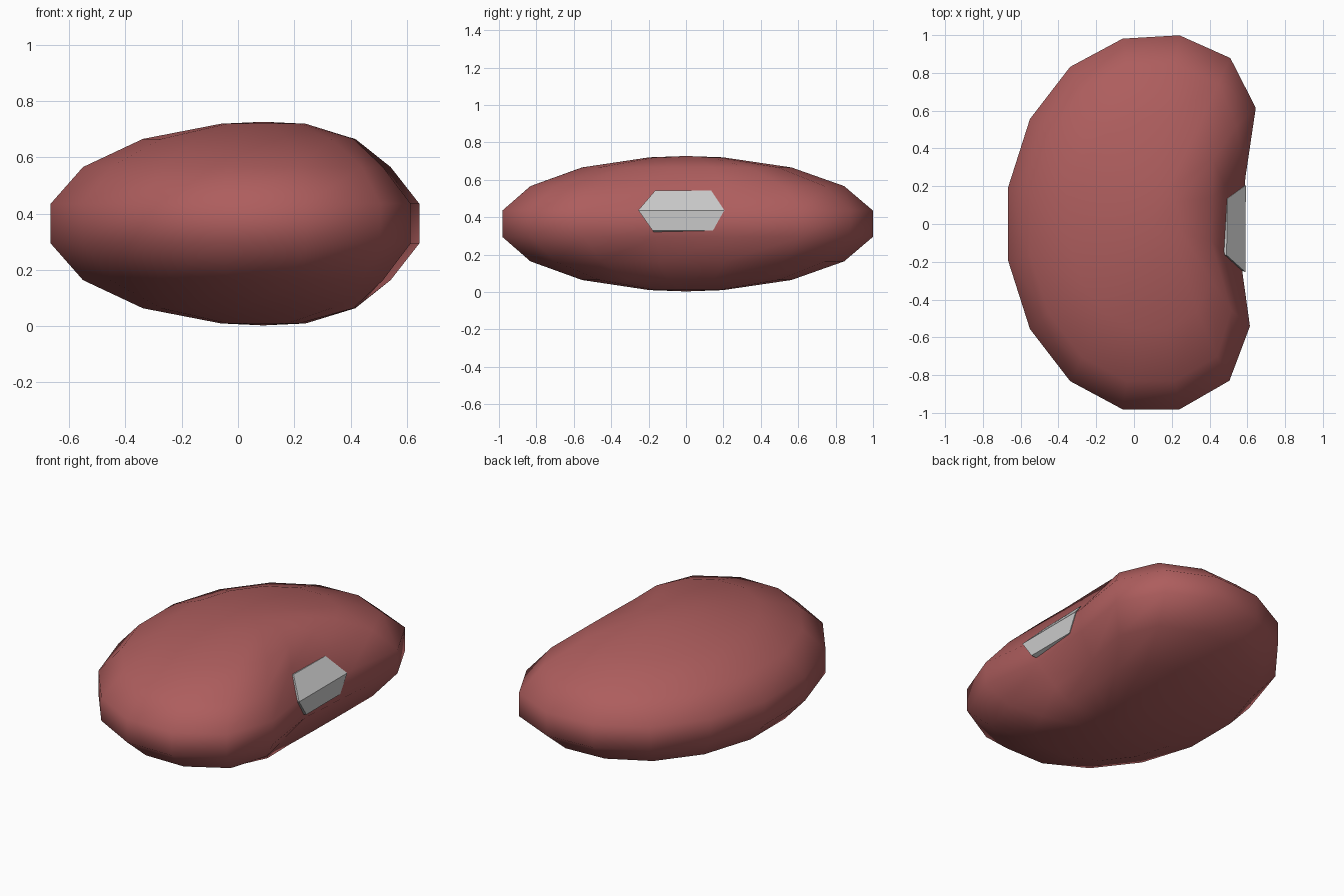
import bpy, bmesh
from math import cos, sin, exp, radians

if "Cube" in bpy.data.objects:
    bpy.data.objects.remove(bpy.data.objects["Cube"])

SEG = 16
STEP = 360 / SEG


def make_object(name, bm, smooth):
    bmesh.ops.recalc_face_normals(bm, faces=bm.faces[:])
    mesh = bpy.data.meshes.new(name)
    bm.to_mesh(mesh)
    bm.free()
    for poly in mesh.polygons:
        poly.use_smooth = smooth
    ob = bpy.data.objects.new(name, mesh)
    bpy.context.collection.objects.link(ob)
    return ob


def bean_point(x, y, z):
    """Stretch a unit-sphere point and press the kidney hollow into its +x side."""
    t = min(max((x - 0.3) / 0.6, 0), 1)
    dent = 0.31 * t * t * (3 - 2 * t) * exp(-(1.02 * y + 0.04) ** 2 / 0.29)
    lean = max(x, 0) * (0.045 + 0.05 * y)
    return (0.09 + 0.786 * x - dent, 1.02 * y + lean, 0.365 + 0.362 * z)


# bean body: rings of a sphere at half steps, closed with a pole at each end
bm = bmesh.new()
rings = []
for i in range(8):
    lat = radians(-78.75 + i * 22.5)
    rings.append([bm.verts.new(bean_point(
        cos(lat) * cos(radians((k + 0.5) * STEP)),
        cos(lat) * sin(radians((k + 0.5) * STEP)),
        sin(lat))) for k in range(SEG)])
for lower, upper in zip(rings, rings[1:]):
    for k in range(SEG):
        n = (k + 1) % SEG
        bm.faces.new((lower[k], lower[n], upper[n], upper[k]))
for ring, z in ((rings[0], -1), (rings[-1], 1)):
    pole = bm.verts.new(bean_point(0, 0, z))
    for k in range(SEG):
        bm.faces.new((ring[k], ring[(k + 1) % SEG], pole))
bean = make_object("bean_body", bm, True)

mat = bpy.data.materials.new("bean_red")
mat.diffuse_color = (0.42, 0.11, 0.11, 1)
mat.use_nodes = True
mat.node_tree.nodes["Principled BSDF"].inputs["Base Color"].default_value = mat.diffuse_color
bean.data.materials.append(mat)

# pale scar in the hollow: creased six-sided plate sunk into the bean
bm = bmesh.new()
outline = [(0.587, -0.18, 0.33), (0.587, 0.145, 0.33), (0.592, 0.205, 0.437),
           (0.495, 0.135, 0.542), (0.49, -0.165, 0.542), (0.59, -0.255, 0.437)]
front = [bm.verts.new(p) for p in outline]
back = [bm.verts.new((x - 0.06, y * 0.9, z - 0.02)) for x, y, z in outline]
for a, b, c, d in ((0, 1, 2, 5), (5, 2, 3, 4)):
    bm.faces.new((front[a], front[b], front[c], front[d]))
    bm.faces.new((back[d], back[c], back[b], back[a]))
for k in range(6):
    n = (k + 1) % 6
    bm.faces.new((front[n], front[k], back[k], back[n]))
make_object("bean_scar", bm, False)
